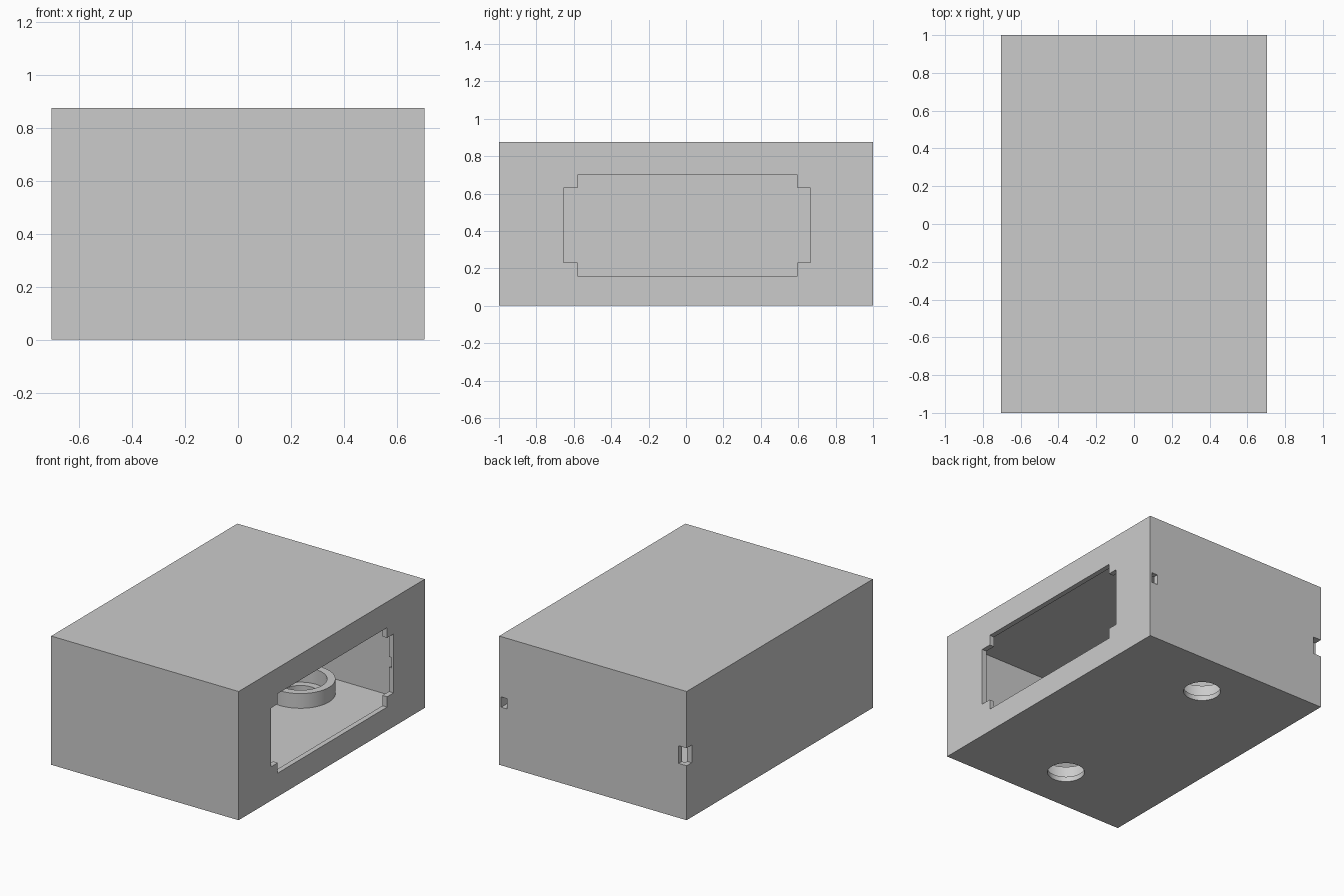
import bpy, bmesh
from math import tau
from mathutils import Matrix, Vector

cube = bpy.data.objects.get("Cube")
if cube:
    bpy.data.objects.remove(cube)

W, D, H, T = 1.41, 2.0, 0.875, 0.035   # outer size and wall thickness
SIDES = 64

grey = bpy.data.materials.new("light_grey")
grey.use_nodes = True
color = (0.6, 0.6, 0.6, 1)
grey.diffuse_color = color
grey.node_tree.nodes["Principled BSDF"].inputs["Base Color"].default_value = color


def make(name, bm):
    mesh = bpy.data.meshes.new(name)
    bm.normal_update()
    bm.to_mesh(mesh)
    bm.free()
    mesh.materials.append(grey)
    obj = bpy.data.objects.new(name, mesh)
    bpy.context.collection.objects.link(obj)
    return obj


def box(name, lo, hi):
    lo, hi = Vector(lo), Vector(hi)
    bm = bmesh.new()
    bmesh.ops.create_cube(bm, size=1, matrix=Matrix.Translation((lo + hi) / 2)
                          @ Matrix.Diagonal((*(hi - lo), 1)))
    return make(name, bm)


def cylinder(name, y, radius, z0, z1):
    bm = bmesh.new()
    bmesh.ops.create_cone(bm, cap_ends=True, segments=SIDES, radius1=radius, radius2=radius,
                          depth=z1 - z0, matrix=Matrix.Translation((0, y, (z0 + z1) / 2)))
    return make(name, bm)


def cut(obj, cutters):
    for cutter in cutters:
        cutter.hide_render = True
        mod = obj.modifiers.new("cut", 'BOOLEAN')
        mod.operation, mod.solver, mod.object = 'DIFFERENCE', 'EXACT', cutter
    bpy.context.view_layer.update()
    graph = bpy.context.evaluated_depsgraph_get()
    mesh = bpy.data.meshes.new_from_object(obj.evaluated_get(graph))
    obj.modifiers.clear()
    obj.data = mesh
    for cutter in cutters:
        bpy.data.objects.remove(cutter)


def smooth(obj):
    bpy.ops.object.select_all(action='DESELECT')
    obj.select_set(True)
    bpy.context.view_layer.objects.active = obj
    bpy.ops.object.shade_smooth_by_angle()


# Hollow case with a stepped side opening, latch groove, corner notch and screw holes
X, Y = W / 2, D / 2
case = box("case", (-X, -Y, 0), (X, Y, H))
cutters = [
    box("cavity", (T - X, T - Y, T), (X - T, Y - T, H - T)),
    box("opening_wide", (X - 0.1, -0.655, 0.23), (X + 0.1, 0.665, 0.63)),
    box("opening_tall", (X - 0.1, -0.58, 0.16), (X + 0.1, 0.595, 0.70)),
    box("latch_groove", (0.645, 0.6, 0.395), (0.69, Y + 0.1, 0.465)),
    box("corner_notch", (-X - 0.1, 0.945, 0.37), (-0.645, Y + 0.1, 0.49)),
]
cutters += [cylinder("screw_hole", y, 0.117, -0.1, 0.1) for y in (-0.67, 0.67)]
cut(case, cutters)
smooth(case)

# Raised rings around the two screw holes
for label, y in (("front", -0.67), ("back", 0.67)):
    ring = cylinder(label + "_screw_ring", y, 0.216, T - 0.005, 0.135)
    cut(ring, [cylinder("ring_bore", y, 0.165, -0.1, 0.3)])
    smooth(ring)
